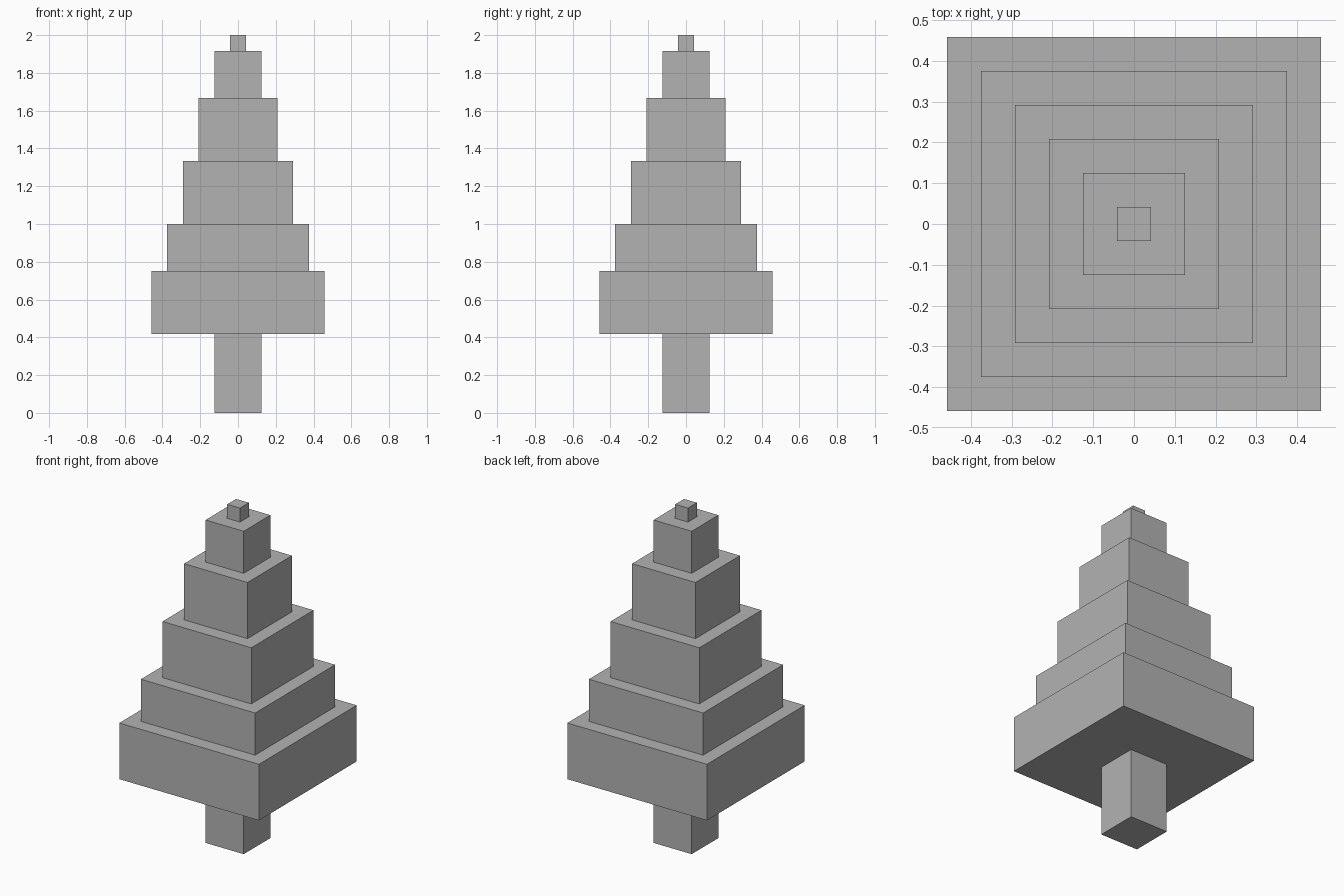
import bpy

cube = bpy.data.objects.get("Cube")
if cube:
    bpy.data.objects.remove(cube, do_unlink=True)

UNIT = 1 / 24  # one block of the model

# One plain grey for the whole tree
grey = bpy.data.materials.new("plain grey")
grey.use_nodes = True
colour = (0.45, 0.45, 0.45, 1)
grey.diffuse_color = colour
grey.node_tree.nodes["Principled BSDF"].inputs["Base Color"].default_value = colour


def square_block(name, width, bottom, height):
    """Add a square block centred on the trunk axis, sized in units."""
    bpy.ops.mesh.primitive_cube_add(size=1, location=(0, 0, (bottom + height / 2) * UNIT))
    block = bpy.context.object
    block.name = name
    block.scale = (width * UNIT, width * UNIT, height * UNIT)
    bpy.ops.object.transform_apply(location=False, rotation=False, scale=True)
    block.data.materials.append(grey)


# Trunk, shrinking foliage tiers and tip, stacked upwards: name, width, height
parts = [
    ("trunk", 6, 10),
    ("foliage_tier_bottom", 22, 8),
    ("foliage_tier_lower", 18, 6),
    ("foliage_tier_middle", 14, 8),
    ("foliage_tier_upper", 10, 8),
    ("foliage_tier_top", 6, 6),
    ("tree_tip", 2, 2),
]
level = 0
for name, width, height in parts:
    square_block(name, width, level, height)
    level += height
